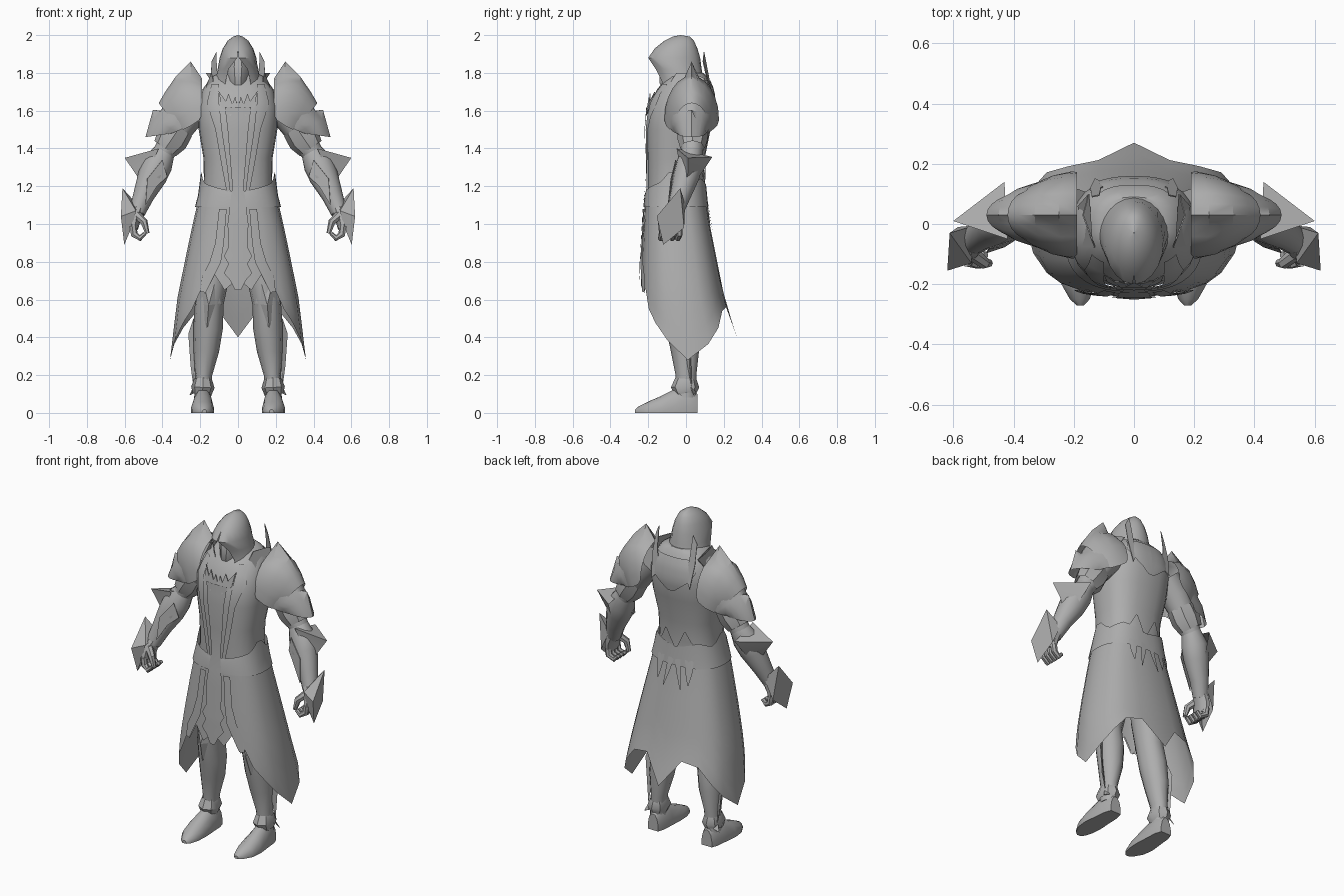
import bpy, bmesh, math
from mathutils import Vector

grey = bpy.data.materials.new("cloth_grey")
grey.diffuse_color = (0.42, 0.42, 0.42, 1)


def build(name, verts, faces, mirror=False, thick=0, angle=40):
    me = bpy.data.meshes.new(name)
    me.from_pydata([tuple(v) for v in verts], [], faces)
    bm = bmesh.new()
    bm.from_mesh(me)
    bmesh.ops.remove_doubles(bm, verts=bm.verts, dist=0.0005)
    bmesh.ops.recalc_face_normals(bm, faces=bm.faces)
    bm.to_mesh(me)
    bm.free()
    me.materials.append(grey)
    ob = bpy.data.objects.new(name, me)
    bpy.context.collection.objects.link(ob)
    bpy.ops.object.select_all(action='DESELECT')
    ob.select_set(True)
    bpy.context.view_layer.objects.active = ob
    if angle:
        bpy.ops.object.shade_smooth_by_angle(angle=math.radians(angle))
    if thick:
        s = ob.modifiers.new("thickness", 'SOLIDIFY')
        s.thickness = thick
        s.offset = 0
    if mirror:
        ob.modifiers.new("mirror", 'MIRROR').use_mirror_merge = False
    return ob


def loft(name, rings, closed=True, caps=False, **kw):
    n = len(rings[0])
    verts = [p for r in rings for p in r]
    faces = []
    for i in range(len(rings) - 1):
        for j in range(n if closed else n - 1):
            k = (j + 1) % n
            faces.append((i*n + j, i*n + k, (i+1)*n + k, (i+1)*n + j))
    if caps:
        faces += [tuple(range(n)), tuple(range((len(rings)-1)*n, len(rings)*n))]
    return build(name, verts, faces, **kw)


def tube(name, path, n=10, mirror=True, caps=True):
    """Path of (x, y, z, sideways radius, depth radius)."""
    pts = [Vector(p[:3]) for p in path]
    rings = []
    for i, p in enumerate(path):
        t = (pts[min(i+1, len(pts)-1)] - pts[max(i-1, 0)]).normalized()
        u = Vector((0, 1, 0)).cross(t).normalized()
        v = t.cross(u)
        rings.append([pts[i] + u*p[3]*math.cos(a) + v*p[4]*math.sin(a)
                      for a in (2*math.pi*k/n for k in range(n))])
    return loft(name, rings, caps=caps, mirror=mirror)


def plate(name, pts, mirror=True):
    return build(name, pts, [tuple(range(len(pts)))], mirror=mirror, thick=0.004, angle=0)


def interp(table, x):
    for (a, p), (b, q) in zip(table, table[1:]):
        if a <= x <= b:
            return p + (q - p) * (x - a) / (b - a)
    return table[0][1] if x < table[0][0] else table[-1][1]


def spow(v, e):
    return math.copysign(abs(v) ** e, v)


def oval(a, z, w, yf, yb, e=0.8):
    """Point on a rounded outline; angle 0 is the front."""
    return Vector((w * spow(math.sin(a), e),
                   (yf + yb)/2 - (yb - yf)/2 * spow(math.cos(a), e), z))


# Torso
body = [(1.08, .2, -.2, .1), (1.2, .18, -.205, .09), (1.35, .183, -.205, .1),
        (1.5, .208, -.21, .13), (1.62, .213, -.2, .15), (1.71, .19, -.155, .14),
        (1.78, .14, -.1, .11), (1.8, .1, -.07, .09)]
loft("torso", [[oval(2*math.pi*k/24, *r) for k in range(24)] for r in body], caps=True)

# Long coat skirt with a ragged hem
hem = [(0, .71), (8, .65), (18, .73), (27, .63), (32, .66), (42, .55), (90, .28),
       (145, .54), (165, .56), (180, .40)]
wide = [(.28, .36), (.6, .322), (.8, .282), (1, .24), (1.15, .205)]
front = [(.28, -.25), (.5, -.245), (.8, -.235), (1.15, -.215)]
back = [(.4, .27), (.6, .205), (.8, .165), (1, .125), (1.15, .1)]
degs = [0, 8, 18, 27, 32, 42, 55, 72, 90, 108, 126, 145, 165, 180]
degs += [-d for d in degs[-2:0:-1]]
rows = []
for i in range(9):
    row = []
    for d in degs:
        z = 1.15 + (interp(hem, abs(d)) - 1.15) * i / 8
        row.append(oval(math.radians(d), z, interp(wide, z), interp(front, z),
                        interp(back, z), .75))
    rows.append(row)
loft("coat_skirt", rows)

# Belt with raised hip points
peak = [(0, 1.17), (40, 1.2), (65, 1.22), (85, 1.29), (105, 1.21), (140, 1.24), (180, 1.2)]
belt = []
for z0, w, yf, yb in ((1.09, .228, -.225, .118), (1.15, .212, -.22, .112), (None, .196, -.213, .107)):
    belt.append([oval(math.radians(d), z0 or interp(peak, abs(d)), w, yf, yb)
                 for d in range(-180, 180, 10)])
loft("belt", belt)


# Cloth strips that follow the torso and skirt: rows of (z, inner x, outer x)
def cloth_y(x, z, side):
    if z > 1.15:
        w, yf, yb = (interp([(r[0], r[k]) for r in body], z) for k in (1, 2, 3))
    else:
        w, yf, yb = interp(wide, z), interp(front, z), interp(back, z)
    c = math.sqrt(max(0, 1 - (abs(x) / w) ** 2.6)) ** .8
    return (yf + yb)/2 + side * ((yb - yf)/2 * c + .01)


def strip(name, rows, side=-1, mirror=True, cols=4):
    rings = []
    for (z0, a0, b0), (z1, a1, b1) in zip(rows, rows[1:]):
        for s in (0, .5):
            z, a, b = z0 + (z1-z0)*s, a0 + (a1-a0)*s, b0 + (b1-b0)*s
            rings.append([(z, a + (b-a)*k/cols) for k in range(cols + 1)])
    z, a, b = rows[-1]
    rings.append([(z, a + (b-a)*k/cols) for k in range(cols + 1)])
    loft(name, [[Vector((x, cloth_y(x, z, side), z)) for z, x in r] for r in rings],
         closed=False, mirror=mirror)


strip("front_panel", [(1.62, -.07, .07), (1.5, -.055, .055), (1.2, -.03, .03), (1.0, -.055, .055),
                      (.88, -.05, .05), (.83, -.075, .075), (.79, -.05, .05), (.74, -.075, .075),
                      (.7, -.04, .04), (.65, -.015, .015)], mirror=False)
strip("lapel", [(1.74, .1, .14), (1.64, .1, .165), (1.5, .085, .12), (1.3, .055, .085), (1.17, .04, .06)])
strip("coat_edge", [(1.08, .06, .1), (.9, .075, .12), (.8, .09, .15), (.72, .13, .19), (.64, .17, .2)])
strip("back_belt", [(1.3, .06, .07), (1.24, .03, .1), (1.18, 0, .15), (1.13, .02, .1)], side=1)
strip("back_sash_inner", [(1.14, .0, .04), (1.06, .02, .05), (.96, .055, .06)], side=1)
strip("back_sash_outer", [(1.14, .07, .12), (1.06, .08, .12), (.99, .1, .105)], side=1)

# Jagged collar at the throat
plate("throat_spikes", [(0, -.195, 1.62), (.015, -.195, 1.67), (.03, -.195, 1.635), (.05, -.19, 1.69),
                        (.065, -.19, 1.65), (.1, -.165, 1.7), (.09, -.19, 1.62), (.04, -.213, 1.57)])

# Hood, open at the face
hood = [(2.0, .001, -.03, -.028, 0), (1.992, .025, -.07, .02, 0), (1.97, .055, -.115, .042, 0),
        (1.93, .08, -.165, .06, 0), (1.88, .097, -.2, .075, .004), (1.82, .108, -.175, .083, .05),
        (1.75, .12, -.145, .095, .066), (1.69, .145, -.15, .12, .06), (1.64, .17, -.16, .135, .03)]
rings = []
for z, w, yf, yb, gap in hood:
    a0 = math.asin(gap / w)
    rings.append([oval(a0 + (2*math.pi - 2*a0)*k/20, z, w, yf, yb, 1) for k in range(21)])
loft("hood", rings, closed=False)
tube("face", [(0, -.05, 1.62, .06, .06), (0, -.06, 1.71, .05, .06), (0, -.075, 1.75, .05, .07),
              (0, -.06, 1.82, .065, .08), (0, -.05, 1.9, .05, .06)], mirror=False)

# Tall collar blades and the yoke behind the neck
plate("collar_blade", [(.09, .13, 1.66), (.11, .12, 1.78), (.115, .095, 1.91), (.14, .09, 1.86),
                       (.145, .12, 1.74), (.13, .15, 1.6)])
plate("collar_side", [(.12, -.1, 1.72), (.14, -.05, 1.8), (.17, .03, 1.8), (.15, .1, 1.77),
                      (.185, .06, 1.7), (.18, -.08, 1.69)])
strip("back_yoke", [(1.76, 0, .13), (1.69, 0, .15), (1.63, 0, .11), (1.56, 0, .02)], side=1)


# Shoulder armour: (top x, z), (base x, z), half depth, peak lift
def shoulder(name, sections, n=12):
    rings = []
    for (tx, tz), (bx, bz), w, lift in sections:
        ring = []
        for k in range(n + 1):
            a = math.pi * (k / n - .5)
            c = max(math.cos(a), 0)
            ring.append(Vector((bx + (tx-bx)*c, .03 + w*math.sin(a),
                                bz + (tz-bz)*c + (lift if k == n//2 else 0))))
        rings.append(ring)
    loft(name, rings, closed=False, mirror=True, angle=35)


shoulder("shoulder_plate", [((.19, 1.76), (.19, 1.58), .142, .01), ((.25, 1.785), (.205, 1.55), .145, .075),
                            ((.33, 1.765), (.25, 1.52), .135, .015), ((.385, 1.70), (.29, 1.5), .115, 0),
                            ((.42, 1.64), (.32, 1.51), .09, 0)])
shoulder("shoulder_lower", [((.36, 1.68), (.27, 1.53), .12, 0), ((.41, 1.6), (.30, 1.5), .11, 0),
                            ((.45, 1.555), (.325, 1.49), .1, .05), ((.49, 1.46), (.35, 1.48), .075, 0)])

# Arms
tube("upper_arm", [(.2, .03, 1.65, .09, .09), (.27, .035, 1.57, .085, .085),
                   (.34, .035, 1.46, .068, .065), (.41, .03, 1.35, .055, .055)], 12)
tube("sleeve_cuff", [(.31, .035, 1.51, .08, .08), (.35, .035, 1.45, .088, .08),
                     (.385, .035, 1.40, .07, .065)], 8, caps=False)
tube("forearm", [(.385, .035, 1.39, .055, .055), (.425, .02, 1.32, .08, .072), (.455, .0, 1.25, .077, .07),
                 (.5, -.03, 1.15, .056, .055), (.535, -.06, 1.06, .043, .045)], 12)
build("elbow_spike", [(.6, .01, 1.35), (.43, .14, 1.355), (.42, -.05, 1.4), (.5, -.01, 1.2), (.46, .07, 1.25),
                      (.545, .01, 1.27)],
      [(0, 1, 2), (0, 2, 5), (5, 2, 3), (5, 3, 4), (0, 5, 4), (0, 4, 1)], mirror=True, angle=20)
plate("forearm_fin", [(.4, -.055, 1.34), (.375, -.04, 1.25), (.43, -.075, 1.2), (.49, -.095, 1.1), (.48, -.08, 1.24)])
# Hand with curled fingers
tube("hand", [(.53, -.055, 1.08, .042, .046), (.55, -.07, 1.03, .036, .06), (.555, -.08, .975, .026, .06)], 10)
for i, y in enumerate((-.035, -.065, -.095, -.125)):
    tube("finger_%d" % (i+1), [(.556, y, .99, .02, .017), (.55, y, .945, .02, .017),
                               (.518, y-.008, .925, .017, .016), (.492, y-.008, .95, .011, .012)], 7)
tube("thumb", [(.535, -.1, 1.045, .024, .024), (.497, -.13, 1.01, .02, .02), (.48, -.13, .95, .012, .013)], 7)
build("hand_blade", [(.612, -.03, 1.19), (.62, -.155, 1.04), (.602, -.12, .89), (.585, -.01, .98),
                     (.53, -.005, 1.1), (.54, -.13, 1.07), (.56, -.13, .99)],
      [(0, 1, 2, 3), (0, 3, 4), (0, 5, 1), (1, 5, 6, 2), (0, 4, 5)], mirror=True, angle=20)

# Legs
tube("leg", [(.11, -.03, 1.0, .1, .1), (.13, -.04, .75, .09, .1), (.152, -.045, .58, .076, .085),
             (.158, -.02, .45, .078, .085), (.168, -.005, .33, .068, .075), (.182, 0, .2, .045, .055),
             (.187, 0, .08, .045, .055)], 12)
knee = [(.09, -.1, .58), (.12, -.13, .7), (.15, -.135, .63), (.19, -.13, .72), (.225, -.08, .58),
        (.165, -.11, .45), (.155, -.145, .57)]
build("knee_guard", knee, [(k, (k+1) % 6, 6) for k in range(6)], mirror=True, angle=0)
plate("calf_strip", [(.235, .0, .5), (.262, .02, .42), (.25, .02, .25), (.235, .03, .14), (.225, .0, .3)])
tube("boot_cuff", [(.186, 0, .18, .047, .057), (.186, -.005, .135, .062, .075), (.19, 0, .1, .05, .058)],
     8, caps=False)
plate("heel_spur", [(.23, .02, .15), (.255, .04, .095), (.22, .05, .11)])

# Boots, lofted from heel to toe
shoe = []
for x, y, w, h in ((.183, .06, .035, .1), (.184, .02, .048, .14), (.186, -.06, .054, .125),
                   (.188, -.13, .06, .09), (.186, -.2, .054, .06), (.18, -.25, .032, .035), (.178, -.27, .012, .018)):
    shoe.append([Vector((x + w*c, y, h*t)) for c, t in
                 ((-1, 0), (-1.02, .3), (-.8, .7), (-.4, .95), (0, 1), (.4, .95), (.8, .7), (1.02, .3), (1, 0))])
loft("boot", shoe, caps=True, mirror=True)
